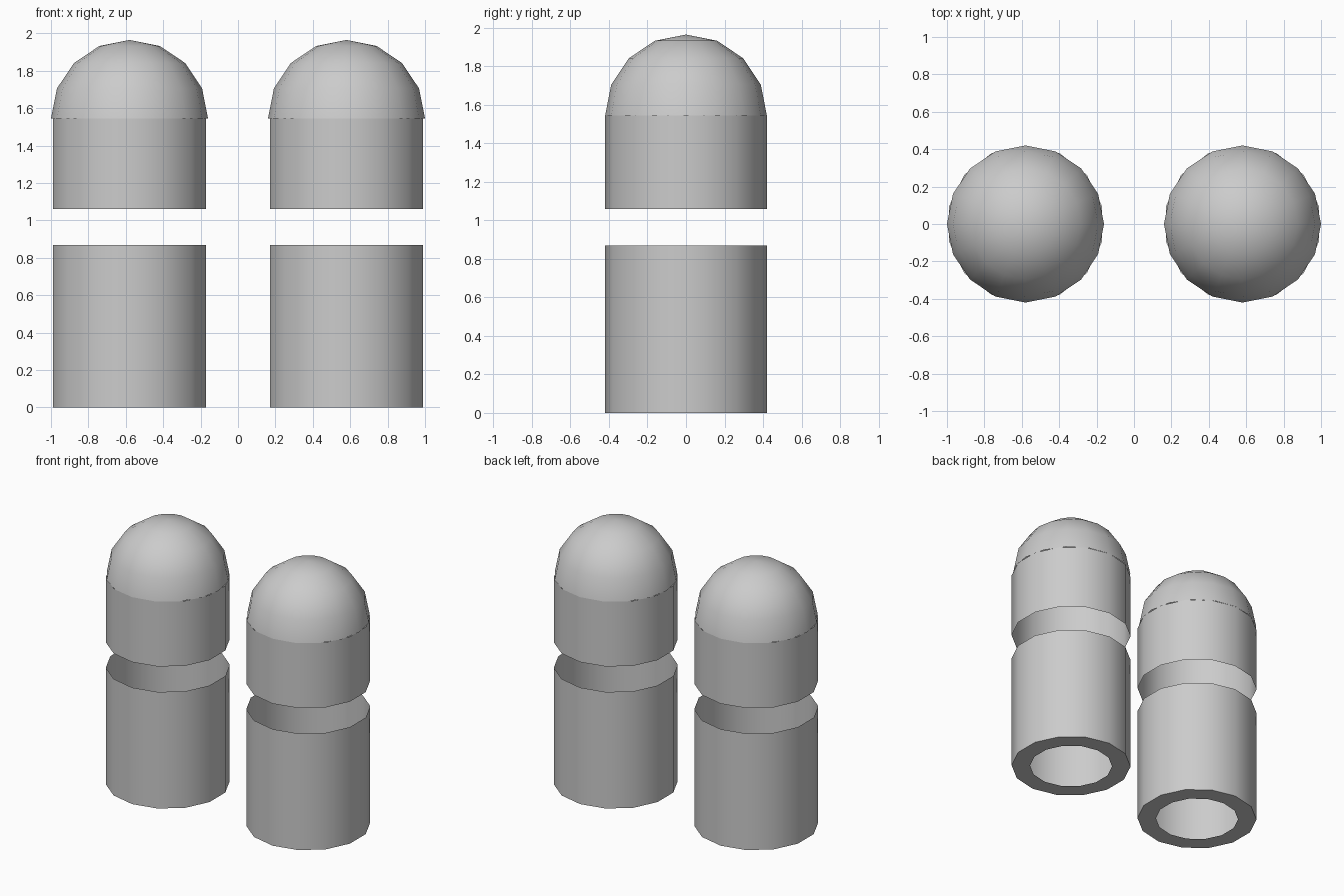
import bpy, bmesh
from math import sin, cos, pi

if "Cube" in bpy.data.objects:
    bpy.data.objects.remove(bpy.data.objects["Cube"])

R, OFFSET = 0.42, 0.58


def lathe(name, profile, sides, phase, x):
    """Revolve (radius, z) points around a vertical axis; radius 0 makes a pole."""
    bm = bmesh.new()
    rings = []
    for r, z in profile:
        if r == 0:
            rings.append([bm.verts.new((0, 0, z))] * sides)
        else:
            rings.append([bm.verts.new((r * cos(phase + 2 * pi * i / sides),
                                        r * sin(phase + 2 * pi * i / sides), z))
                          for i in range(sides)])
    for a, b in zip(rings, rings[1:]):
        for i in range(sides):
            j = (i + 1) % sides
            quad = [a[i], a[j], b[j], b[i]]
            bm.faces.new(list(dict.fromkeys(quad)))
    mesh = bpy.data.meshes.new(name)
    bm.to_mesh(mesh)
    bm.free()
    ob = bpy.data.objects.new(name, mesh)
    ob.location.x = x
    bpy.context.collection.objects.link(ob)
    bpy.ops.object.select_all(action='DESELECT')
    ob.select_set(True)
    bpy.context.view_layer.objects.active = ob
    bpy.ops.object.shade_smooth_by_angle(angle=pi / 6)


for side, x in (("left", -OFFSET), ("right", OFFSET)):
    # lower sleeve: thin open tube with a flat ring at the bottom
    lathe(side + "_lower_sleeve", [(0.29, 0), (R, 0), (R, 0.87)], 14, pi / 2, x)
    # upper sleeve: thin tube floating above the gap
    lathe(side + "_upper_sleeve", [(R, 1.06), (R, 1.545)], 14, pi / 2, x)
    # dome: half sphere closing the top
    dome = [(R * cos(i * pi / 8), 1.545 + R * sin(i * pi / 8)) for i in range(4)]
    lathe(side + "_dome", dome + [(0, 1.545 + R)], 16, 0, x)
